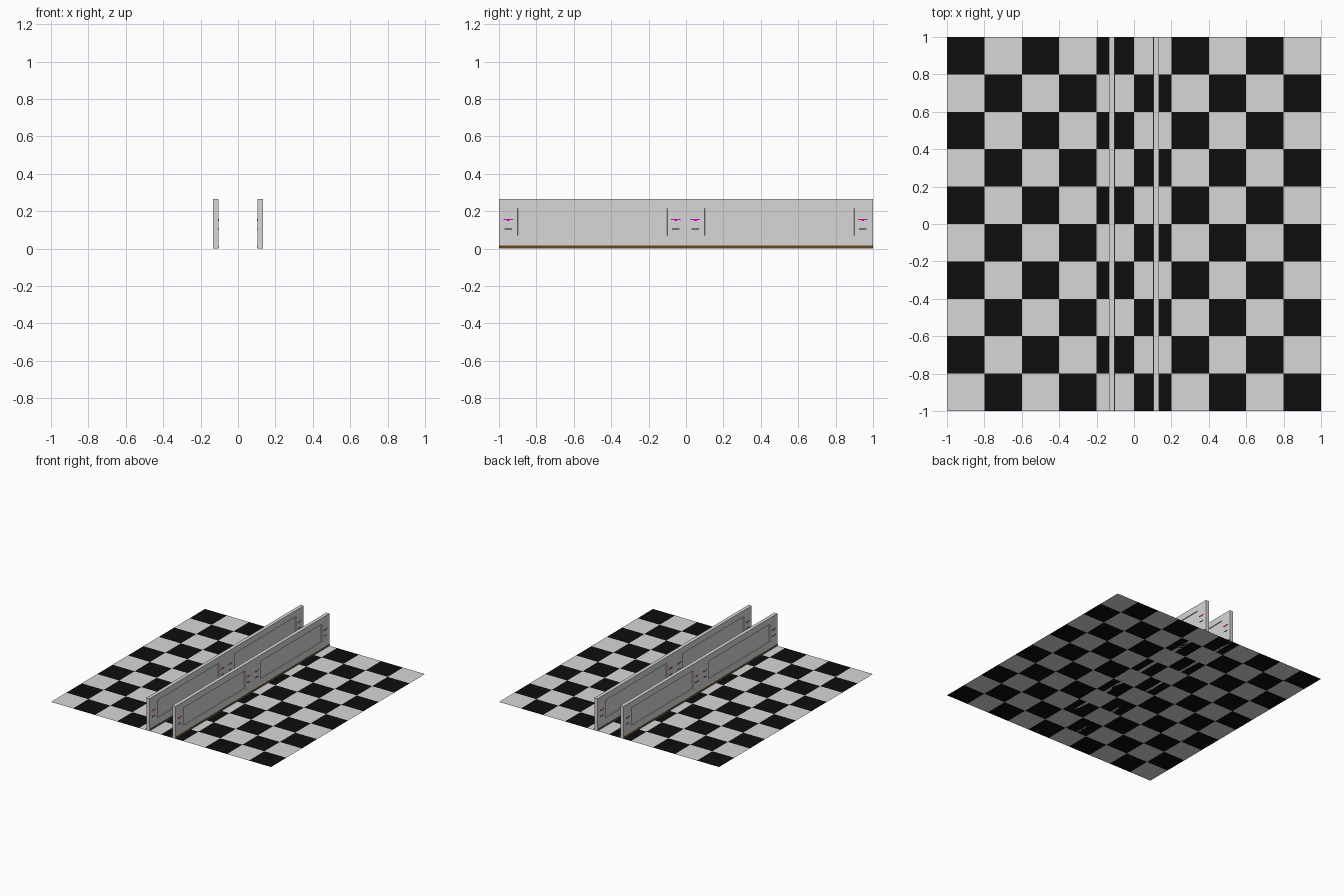
import bpy, bmesh
from mathutils import Vector

if "Cube" in bpy.data.objects:
    bpy.data.objects.remove(bpy.data.objects["Cube"])


def material(name, rgb):
    m = bpy.data.materials.new(name)
    m.diffuse_color = (*rgb, 1)
    m.use_nodes = True
    m.node_tree.nodes["Principled BSDF"].inputs["Base Color"].default_value = m.diffuse_color
    return m


WHITE = material("light_grey", (0.68, 0.68, 0.68))
BLACK = material("black", (0.004, 0.004, 0.004))
BROWN = material("brown", (0.13, 0.06, 0.008))
MAGENTA = material("magenta", (0.65, 0.0, 0.5))

WALL_X, HALF_T, WALL_H = 0.118, 0.0145, 0.266


def finish(bm, name, *mats):
    me = bpy.data.meshes.new(name)
    bm.to_mesh(me)
    bm.free()
    for m in mats:
        me.materials.append(m)
    ob = bpy.data.objects.new(name, me)
    bpy.context.collection.objects.link(ob)
    return ob


def box(name, center, size, mat):
    bm = bmesh.new()
    bmesh.ops.create_cube(bm, size=1)
    bmesh.ops.scale(bm, vec=Vector(size), verts=bm.verts)
    bmesh.ops.translate(bm, vec=Vector(center), verts=bm.verts)
    return finish(bm, name, mat)


# Checkered floor sheet, ten by ten tiles
bm = bmesh.new()
bmesh.ops.create_grid(bm, x_segments=10, y_segments=10, size=1)
for f in bm.faces:
    c = f.calc_center_median()
    col, row = int((c.x + 1) / 0.2), int((1 - c.y) / 0.2)
    f.material_index = 1 if (col + row) % 2 == 0 else 0
finish(bm, "checkered_floor", WHITE, BLACK)


# Wall with two shallow recessed panels on each side
def wall(name, x):
    bm = bmesh.new()
    bmesh.ops.create_cube(bm, size=1)
    bmesh.ops.scale(bm, vec=Vector((2 * HALF_T, 2, WALL_H)), verts=bm.verts)
    bmesh.ops.translate(bm, vec=Vector((x, 0, WALL_H / 2)), verts=bm.verts)
    cuts = [((0, y, 0), (0, 1, 0)) for y in (-0.9, -0.1, 0.1, 0.9)]
    cuts += [((0, 0, z), (0, 0, 1)) for z in (0.07, 0.215)]
    for co, no in cuts:
        bmesh.ops.bisect_plane(bm, geom=bm.verts[:] + bm.edges[:] + bm.faces[:],
                               plane_co=co, plane_no=no)
    bm.normal_update()
    panels = []
    for f in bm.faces:
        c = f.calc_center_median()
        if abs(f.normal.x) > 0.9 and 0.1 < abs(c.y) < 0.9 and 0.07 < c.z < 0.215:
            panels.append(f)
    bmesh.ops.inset_individual(bm, faces=panels, thickness=0.001, depth=-0.006)
    finish(bm, name, WHITE)


for label, x in (("left", -WALL_X), ("right", WALL_X)):
    wall(label + "_wall", x)
    for side, s in (("outer", 1 if x > 0 else -1), ("inner", -1 if x > 0 else 1)):
        fx = x + s * HALF_T
        # Skirting strip along the base
        box(f"{label}_{side}_skirting", (fx, 0, 0.010), (0.003, 2, 0.011), BROWN)
        # Small painted marks on the posts between the panels
        for i, y in enumerate((-0.95, -0.055, 0.05, 0.945)):
            box(f"{label}_{side}_upper_mark_{i}", (fx, y, 0.155), (0.003, 0.05, 0.006), MAGENTA)
            box(f"{label}_{side}_mark_tick_{i}", (fx, y, 0.150), (0.003, 0.015, 0.005), MAGENTA)
            box(f"{label}_{side}_lower_mark_{i}", (fx, y, 0.105), (0.003, 0.04, 0.005), BLACK)
